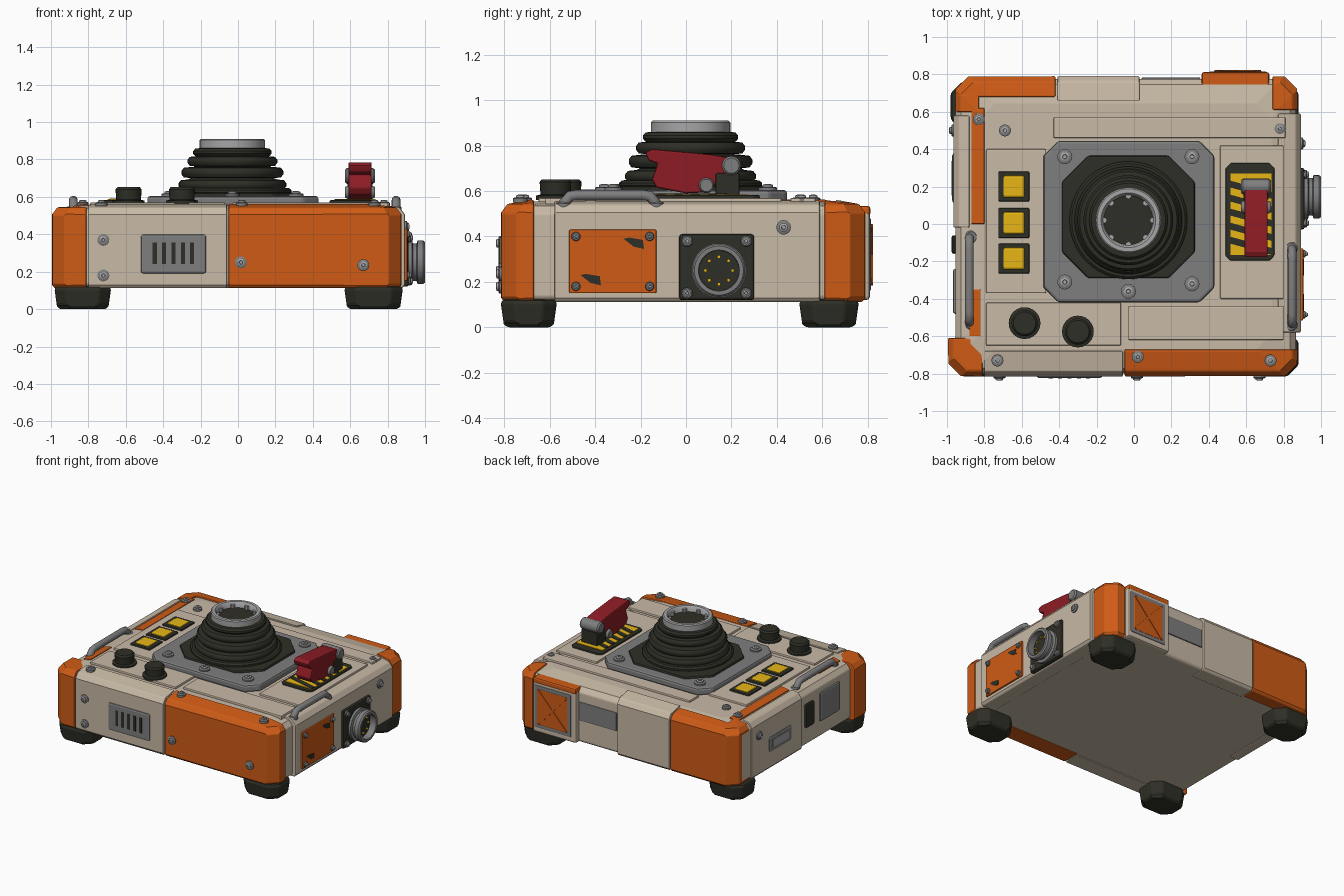
import bpy, bmesh, math
from mathutils import Vector

if "Cube" in bpy.data.objects:
    bpy.data.objects.remove(bpy.data.objects["Cube"])

def mat(name, r, g, b):
    m = bpy.data.materials.new(name)
    m.diffuse_color = (r, g, b, 1)
    m.use_nodes = True
    m.node_tree.nodes["Principled BSDF"].inputs["Base Color"].default_value = m.diffuse_color
    return m

BEIGE = mat("beige paint", 0.58, 0.49, 0.38)
ORANGE = mat("orange paint", 0.62, 0.105, 0.008)
GREY = mat("grey metal", 0.21, 0.21, 0.215)
LIGHT = mat("light grey metal", 0.38, 0.38, 0.39)
DARK = mat("black rubber", 0.028, 0.028, 0.02)
RED = mat("red plastic", 0.27, 0.012, 0.018)
YELLOW = mat("yellow plastic", 0.8, 0.47, 0.008)

AXES = {'x': lambda u, v, w: (w, u, v), 'y': lambda u, v, w: (u, w, v), 'z': lambda u, v, w: (u, v, w)}

def finish(name, bm, m, bevel=0.0, smooth=False):
    bmesh.ops.recalc_face_normals(bm, faces=bm.faces[:])
    me = bpy.data.meshes.new(name)
    bm.to_mesh(me)
    bm.free()
    me.materials.append(m)
    ob = bpy.data.objects.new(name, me)
    bpy.context.scene.collection.objects.link(ob)
    if smooth:
        me.shade_smooth()
        me.set_sharp_from_angle(angle=math.radians(38))
    if bevel:
        b = ob.modifiers.new("bevel", 'BEVEL')
        b.width, b.segments, b.limit_method = bevel, 2, 'ANGLE'
        b.angle_limit = math.radians(40)
    return ob

def bridge(bm, rings, closed_ends=True):
    for a, b in zip(rings, rings[1:]):
        n = len(a)
        for i in range(n):
            bm.faces.new((a[i], a[(i + 1) % n], b[(i + 1) % n], b[i]))
    if closed_ends:
        bm.faces.new(rings[0])
        bm.faces.new(rings[-1])

def prism(name, pts, a, b, m, axis='z', bevel=0.0):
    bm = bmesh.new()
    f = AXES[axis]
    bridge(bm, [[bm.verts.new(f(u, v, w)) for u, v in pts] for w in (a, b)])
    return finish(name, bm, m, bevel)

def box(name, x0, x1, y0, y1, z0, z1, m, bevel=0.006):
    return prism(name, [(x0, y0), (x1, y0), (x1, y1), (x0, y1)], z0, z1, m, 'z', bevel)

def octo(x0, x1, y0, y1, c):
    return [(x0 + c, y0), (x1 - c, y0), (x1, y0 + c), (x1, y1 - c),
            (x1 - c, y1), (x0 + c, y1), (x0, y1 - c), (x0, y0 + c)]

def slab(name, x0, x1, y0, y1, levels, m, c=0.08, cuts=(), bevel=0.008):
    """Chamfered block through (height, inset) levels; cuts keep one side of a plane."""
    bm = bmesh.new()
    bridge(bm, [[bm.verts.new((x, y, z)) for x, y in octo(x0 + i, x1 - i, y0 + i, y1 - i, c)] for z, i in levels])
    for ax, val, keep in cuts:      # keep = +1 keeps the larger side
        k = 'xyz'.index(ax)
        co, no = Vector(), Vector()
        co[k], no[k] = val, -keep
        bmesh.ops.bisect_plane(bm, geom=bm.verts[:] + bm.edges[:] + bm.faces[:], plane_co=co,
                               plane_no=no, clear_outer=True)
        bmesh.ops.holes_fill(bm, edges=[e for e in bm.edges if e.is_boundary], sides=0)
    return finish(name, bm, m, bevel)

def lathe(name, prof, centre, m, axis='z', n=40):
    bm = bmesh.new()
    f, c = AXES[axis], Vector(centre)
    bridge(bm, [[bm.verts.new(c + Vector(f(r * math.cos(t), r * math.sin(t), h)))
                 for t in [2 * math.pi * i / n for i in range(n)]] for r, h in prof])
    return finish(name, bm, m, smooth=True)

def screw(p, axis='z', s=1, r=0.032):
    lathe("screw_washer", [(r, -0.01 * s), (r, 0.008 * s), (r * 0.8, 0.012 * s)], p, GREY, axis, 16)
    lathe("screw_head", [(r * 0.6, 0.0), (r * 0.6, 0.02 * s), (r * 0.3, 0.024 * s), (r * 0.26, 0.014 * s)], p, LIGHT, axis, 12)

# main body
slab("body", -0.955, 0.865, -0.8, 0.775,
     [(0.12, 0.015), (0.135, 0), (0.5, 0), (0.535, 0.03), (0.555, 0.13)], BEIGE)

# armour panels, each cut out of a slightly larger shell
SHELL = [(0.112, 0.014), (0.13, 0), (0.505, 0), (0.543, 0.028), (0.562, 0.13)]
def panel(name, m, cuts, x0=-0.955, x1=0.875, y0=-0.815, y1=0.79):
    slab(name, x0, x1, y0, y1, SHELL, m, 0.07, cuts)

panel("front_left_corner", ORANGE, [('x', -0.81, -1), ('y', -0.61, -1), ('z', 0.545, -1)], x0=-0.995)
panel("front_right_panel", ORANGE, [('x', -0.05, 1), ('y', -0.67, -1)])
panel("front_left_panel", BEIGE, [('x', -0.8, 1), ('x', -0.06, -1), ('y', -0.68, -1)])
panel("back_left_corner", ORANGE, [('x', -0.42, -1), ('y', 0.68, 1)])
panel("back_left_side", ORANGE, [('x', -0.83, -1), ('y', 0.6, 1), ('y', 0.69, -1)])
panel("back_right_corner", ORANGE, [('x', 0.74, 1), ('y', 0.61, 1)])
panel("back_middle_panel", BEIGE, [('x', -0.41, 1), ('x', 0.03, -1), ('y', 0.66, 1)])
panel("right_side_panel", BEIGE, [('x', 0.77, 1), ('y', -0.58, 1), ('y', 0.59, -1)], x1=0.893)
panel("left_side_panel", BEIGE, [('x', -0.88, -1), ('y', -0.02, 1), ('y', 0.58, -1)], x0=-0.965)
panel("left_orange_strip", ORANGE, [('x', -0.87, 1), ('x', -0.8, -1), ('y', 0.0, 1), ('y', 0.62, -1), ('z', 0.5, 1)])
panel("left_front_strip", ORANGE, [('x', -0.88, 1), ('x', -0.82, -1), ('y', -0.6, 1), ('y', -0.35, -1), ('z', 0.5, 1)])

# raised plates on the top
for nm, a in {"button_panel": (-0.79, -0.47, -0.37, 0.4), "knob_panel": (-0.79, -0.07, -0.65, -0.42),
              "top_back_rail": (-0.43, 0.81, 0.46, 0.57), "top_front_rail": (-0.03, 0.8, -0.62, -0.44),
              "top_right_rail": (0.46, 0.8, -0.4, 0.42)}.items():
    box(nm, *a, 0.54, 0.57, BEIGE)

# rubber feet
for x0, x1 in ((-0.98, -0.68), (0.57, 0.88)):
    for y0, y1 in ((-0.815, -0.57), (0.5, 0.76)):
        slab("foot", x0, x1, y0, y1, [(0, 0.025), (0.02, 0.008), (0.1, 0), (0.122, 0.004)], DARK, 0.06, bevel=0.012)

# joystick base, boot and collar
JX, JY = -0.03, 0.02
prism("joystick_plate", octo(-0.485, 0.43, -0.42, 0.445, 0.08), 0.55, 0.605, GREY, bevel=0.015)
prism("boot_flange", octo(-0.385, 0.325, -0.29, 0.365, 0.14), 0.59, 0.622, DARK, bevel=0.01)
boot = [(0.32, 0.6)]
for r, z, h in ((0.315, 0.63, 0.02), (0.288, 0.665, 0.028), (0.272, 0.73, 0.03), (0.24, 0.79, 0.028), (0.21, 0.838, 0.024)):
    boot += [(r - 0.05, z - h), (r - 0.012, z - h * 0.85), (r, z - h * 0.3), (r, z + h * 0.3),
             (r - 0.012, z + h * 0.85), (r - 0.05, z + h)]
lathe("rubber_boot", boot, (JX, JY, 0), DARK, n=48)
lathe("stick_collar", [(0.16, 0.83), (0.175, 0.845), (0.175, 0.903), (0.168, 0.91), (0.146, 0.91), (0.136, 0.9),
                       (0.13, 0.865)], (JX, JY, 0), LIGHT, n=48)
lathe("collar_socket", [(0.134, 0.865), (0.134, 0.869)], (JX, JY, 0), DARK)
for i in range(8):
    t = math.tau * i / 8
    lathe("collar_tooth", [(0.016, 0.85), (0.016, 0.895)],
          (JX + 0.13 * math.cos(t), JY + 0.13 * math.sin(t), 0), LIGHT, n=8)
for p in ((-0.37, 0.36), (0.31, 0.36), (-0.37, -0.31), (0.31, -0.32), (-0.03, -0.36)):
    screw((*p, 0.607), r=0.04)

# yellow push buttons
for y in (0.2, 0.005, -0.185):
    box("button_frame", -0.725, -0.56, y - 0.08, y + 0.08, 0.55, 0.582, DARK)
    box("button", -0.7, -0.585, y - 0.06, y + 0.06, 0.56, 0.59, YELLOW, 0.012)

# knobs
for x, y, r in ((-0.585, -0.53, 0.07), (-0.3, -0.575, 0.07)):
    lathe("knob", [(r + 0.015, 0.56), (r + 0.015, 0.58), (r - 0.004, 0.585), (r, 0.64), (r - 0.01, 0.652), (r - 0.03, 0.652)],
          (x, y, 0), DARK, n=24)

# guarded switch on a hazard plate
prism("switch_frame", octo(0.49, 0.75, -0.195, 0.325, 0.025), 0.55, 0.582, DARK, bevel=0.005)
box("hazard_plate", 0.515, 0.735, -0.165, 0.27, 0.57, 0.586, YELLOW, 0)
for i in range(5):
    y = -0.165 + i * 0.075
    prism("hazard_stripe", [(0.515, y + 0.06), (0.735, y), (0.735, y + 0.037), (0.515, y + 0.097)], 0.58, 0.589, DARK)
prism("red_switch_guard", [(-0.18, 0.77), (-0.165, 0.735), (-0.125, 0.72), (-0.15, 0.65), (-0.13, 0.615), (0.0, 0.59),
                           (0.1, 0.595), (0.17, 0.67), (0.2, 0.745), (0.12, 0.76), (0.02, 0.77), (-0.15, 0.785)],
      0.59, 0.715, RED, 'x', 0.008)
box("hinge_bracket", 0.585, 0.72, 0.13, 0.235, 0.57, 0.68, DARK)
for nm, y, z, r in (("hinge_pin", 0.2, 0.712, 0.042), ("guard_pivot", 0.09, 0.625, 0.034)):
    lathe(nm, [(r * 0.8, -0.08), (r, -0.07), (r, 0.07), (r * 0.8, 0.08)], (0.652, y, z), GREY, 'x', 20)

# grab handles
def handle(name, x, y0, y1, inward):
    cu = bpy.data.curves.new(name, 'CURVE')
    cu.dimensions, cu.bevel_depth, cu.bevel_resolution, cu.use_fill_caps = '3D', 0.024, 3, True
    pts = [(x + inward, y0, 0.51), (x, y0 + 0.005, 0.55), (x, y0 + 0.03, 0.578), (x, y0 + 0.06, 0.582),
           (x, y1 - 0.06, 0.582), (x, y1 - 0.03, 0.578), (x, y1 - 0.005, 0.55), (x + inward, y1, 0.51)]
    sp = cu.splines.new('POLY')
    sp.points.add(len(pts) - 1)
    for q, p in zip(sp.points, pts):
        q.co = (*p, 1)
    tmp = bpy.data.objects.new(name + "_path", cu)
    me = bpy.data.meshes.new_from_object(tmp)
    bpy.data.objects.remove(tmp)
    me.materials.clear()
    me.materials.append(GREY)
    me.shade_smooth()
    bpy.context.scene.collection.objects.link(bpy.data.objects.new(name, me))
    for y in (y0, y1):
        lathe("handle_socket", [(0.035, 0.5), (0.035, 0.545), (0.028, 0.552)], (x + inward, y, 0), GREY, n=16)

handle("right_handle", 0.845, -0.54, -0.13, -0.005)
handle("left_handle", -0.88, -0.53, -0.07, 0.01)

# front vent
box("front_vent", -0.52, -0.17, -0.823, -0.79, 0.19, 0.4, GREY, 0.012)
for i in range(5):
    x = -0.445 + i * 0.05
    box("vent_slot", x - 0.011, x + 0.011, -0.8255, -0.82, 0.24, 0.355, DARK, 0)

# right side access plate and connector
box("access_plate", 0.88, 0.905, -0.515, -0.13, 0.15, 0.43, ORANGE)
for y, z in ((-0.42, 0.21), (-0.23, 0.37)):
    prism("plate_mark", [(y - 0.045, z + 0.02), (y, z - 0.015), (y + 0.045, z - 0.025), (y + 0.04, z + 0.015), (y - 0.02, z + 0.025)],
          0.9, 0.908, DARK, 'x')
for y in (-0.485, -0.16):
    for z in (0.18, 0.4):
        screw((0.905, y, z), 'x', 1, 0.02)
box("connector_plate", 0.87, 0.912, -0.03, 0.3, 0.12, 0.41, DARK, 0.012)
for y in (0.005, 0.265):
    for z in (0.15, 0.38):
        screw((0.912, y, z), 'x', 1, 0.025)
lathe("connector_ring", [(0.12, 0.9), (0.12, 0.93), (0.1, 0.935), (0.1, 0.955), (0.116, 0.96), (0.116, 0.99), (0.108, 1.0),
                         (0.09, 1.0), (0.088, 0.94)], (0, 0.145, 0.25), GREY, 'x')
lathe("connector_core", [(0.089, 0.93), (0.089, 0.95)], (0, 0.145, 0.25), DARK, 'x')
for i in range(8):
    t = math.tau * i / 8
    lathe("connector_pin", [(0.008, 0.94), (0.008, 0.965)],
          (0, 0.145 + 0.06 * math.cos(t), 0.25 + 0.06 * math.sin(t)), YELLOW, 'x', 8)

# back: box with braced hatch, and recessed strip
box("back_box", 0.36, 0.725, 0.7, 0.81, 0.12, 0.51, BEIGE, 0.015)
box("back_box_cap", 0.362, 0.722, 0.7, 0.812, 0.49, 0.535, ORANGE, 0.012)
box("hatch_frame", 0.4, 0.71, 0.79, 0.815, 0.16, 0.48, GREY)
box("hatch", 0.425, 0.685, 0.8, 0.818, 0.185, 0.455, ORANGE)
for s in (1, -1):
    prism("hatch_brace", [(0.555 + s * u, v) for u, v in ((-0.125, 0.195), (-0.115, 0.185), (0.125, 0.445), (0.115, 0.455))],
          0.81, 0.823, ORANGE, 'y')
box("back_strip", 0.04, 0.355, 0.76, 0.783, 0.29, 0.43, GREY)

# left side: slot and socket
box("left_slot_frame", -0.972, -0.94, 0.11, 0.38, 0.24, 0.36, GREY, 0.015)
box("left_slot", -0.975, -0.96, 0.15, 0.34, 0.27, 0.33, LIGHT, 0.004)
box("left_socket_plate", -0.968, -0.94, -0.48, -0.24, 0.24, 0.46, GREY, 0.012)
box("left_socket", -0.975, -0.95, -0.16, -0.06, 0.26, 0.44, DARK, 0.012)

# loose screws over the shell
for p in ((-0.69, 0.5), (0.78, 0.51), (-0.73, -0.73), (0.02, -0.71), (0.73, -0.73), (-0.83, 0.56)):
    screw((*p, 0.56))
for x, z in ((-0.72, 0.37), (-0.72, 0.18), (0.015, 0.25), (0.67, 0.235)):
    screw((x, -0.814, z), 'y', -1)
screw((0.893, 0.43, 0.44), 'x')
screw((-0.965, 0.5, 0.42), 'x', -1)
